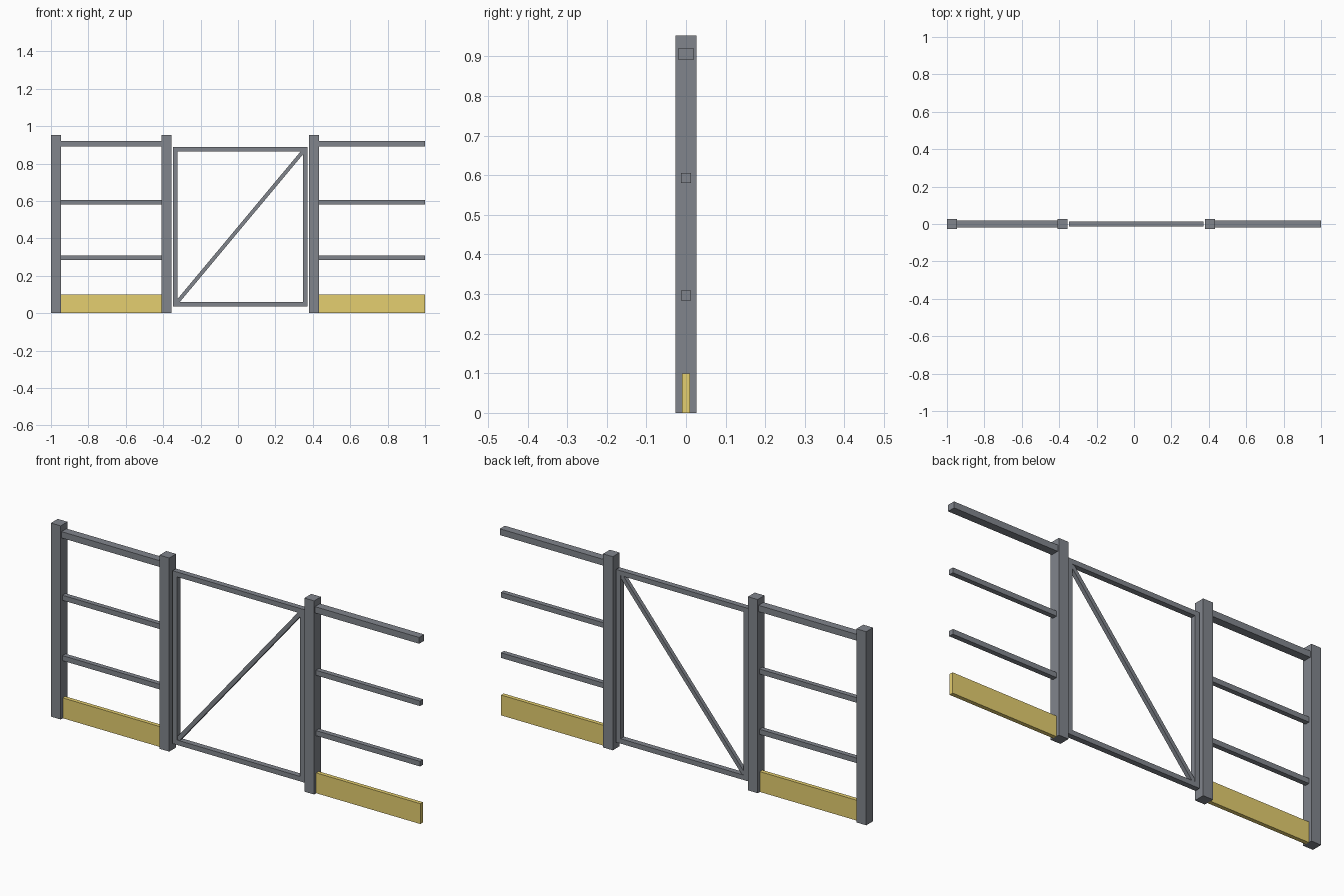
import bpy, math
from mathutils import Matrix

if "Cube" in bpy.data.objects:
    bpy.data.objects.remove(bpy.data.objects["Cube"])


def material(name, color):
    mat = bpy.data.materials.new(name)
    mat.diffuse_color = color
    mat.use_nodes = True
    mat.node_tree.nodes["Principled BSDF"].inputs["Base Color"].default_value = mat.diffuse_color
    return mat


yellow = material("yellow_board", (0.78, 0.62, 0.16, 1))
steel = material("dark_steel", (0.22, 0.235, 0.265, 1))


def box(name, x, z, depth, mat=steel):
    """Box spanning x and z ranges, centred on y = 0."""
    bpy.ops.mesh.primitive_cube_add(size=1)
    ob = bpy.context.object
    ob.name = name
    sx, sz = x[1] - x[0], z[1] - z[0]
    ob.data.transform(Matrix.Diagonal((sx, depth, sz, 1)))
    ob.location = (sum(x) / 2, 0, sum(z) / 2)
    ob.data.materials.append(mat)
    return ob


# Square posts
POST = 0.053
post_lefts = (-1.0, -0.409, 0.38)
for i, x in enumerate(post_lefts):
    box(f"post_{i + 1}", (x, x + POST), (0, 0.953), POST)

# Fence rails and toe boards on both sides of the gate
bays = {"left": (-1 + POST, -0.409), "right": (0.38 + POST, 1.0)}
for side, span in bays.items():
    box(f"{side}_top_rail", span, (0.891, 0.922), 0.039)
    box(f"{side}_middle_rail", span, (0.581, 0.606), 0.024)
    box(f"{side}_lower_rail", span, (0.284, 0.309), 0.024)
    box(f"{side}_toe_board", span, (0, 0.1), 0.02, yellow)

# Gate frame
x0, x1, z0, z1, bar, depth = -0.347, 0.371, 0.037, 0.888, 0.024, 0.027
box("gate_bottom_bar", (x0, x1), (z0, z0 + bar), depth)
box("gate_top_bar", (x0, x1), (z1 - bar, z1), depth)
box("gate_left_bar", (x0, x0 + bar), (z0 + bar, z1 - bar), depth)
box("gate_right_bar", (x1 - bar, x1), (z0 + bar, z1 - bar), depth)

# Diagonal brace between the inner corners of the frame
dx, dz = x1 - x0 - 2 * bar, z1 - z0 - 2 * bar
half = math.hypot(dx, dz) / 2
brace = box("gate_brace", (-half, half), (-0.01, 0.01), 0.02)
brace.location = ((x0 + x1) / 2, 0, (z0 + z1) / 2)
brace.rotation_euler.y = -math.atan2(dz, dx)
